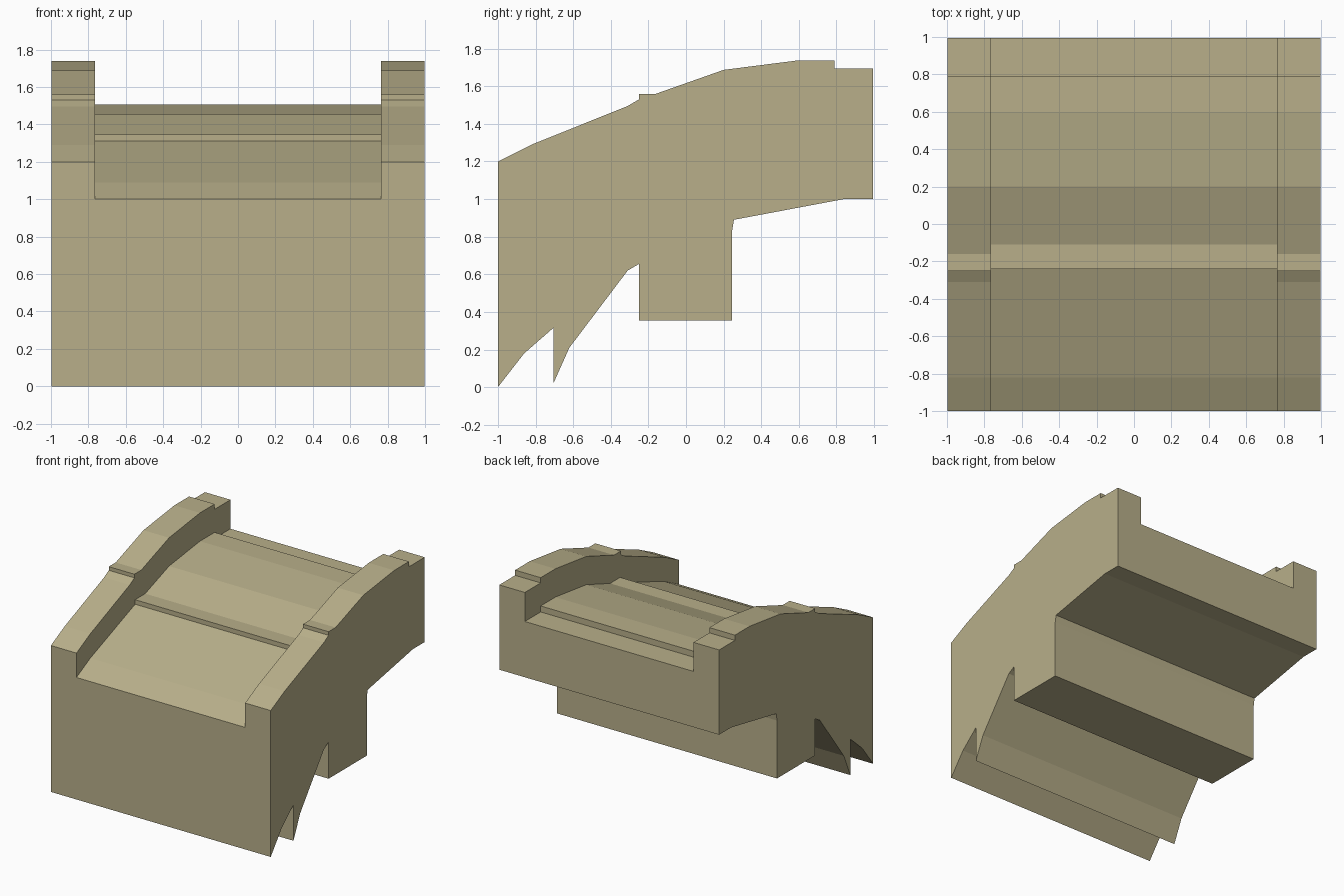
import bpy, bmesh

if "Cube" in bpy.data.objects:
    bpy.data.objects.remove(bpy.data.objects["Cube"])

tan = bpy.data.materials.new("tan plaster")
tan.diffuse_color = (0.48, 0.43, 0.255, 1)
tan.use_nodes = True
tan.node_tree.nodes["Principled BSDF"].inputs["Base Color"].default_value = tan.diffuse_color


def extrude_profile(name, points, half_width):
    """Extrude a (y, z) outline along x, centred on x = 0."""
    bm = bmesh.new()
    face = bm.faces.new([bm.verts.new((-half_width, y, z)) for y, z in points])
    geom = bmesh.ops.extrude_face_region(bm, geom=[face])["geom"]
    moved = [v for v in geom if isinstance(v, bmesh.types.BMVert)]
    bmesh.ops.translate(bm, verts=moved, vec=(2 * half_width, 0, 0))
    bmesh.ops.recalc_face_normals(bm, faces=bm.faces)
    mesh = bpy.data.meshes.new(name)
    bm.to_mesh(mesh)
    bm.free()
    mesh.materials.append(tan)
    obj = bpy.data.objects.new(name, mesh)
    bpy.context.collection.objects.link(obj)
    return obj


# Outer outline: rail tops with the small ridge and the rear step
rail_top = [(-1, 1.2), (-0.82, 1.29), (-0.31, 1.495), (-0.25, 1.53),
            (-0.25, 1.56), (-0.16, 1.56), (0.2, 1.687), (0.6, 1.738),
            (0.79, 1.738), (0.79, 1.695), (0.995, 1.695)]
# Underside: rear overhang, hanging block, curved fin, front lip
underside = [(0.995, 1.0), (0.84, 1.0), (0.255, 0.89), (0.245, 0.83),
             (0.245, 0.355), (-0.25, 0.355), (-0.25, 0.655), (-0.31, 0.62),
             (-0.62, 0.21), (-0.705, 0.02), (-0.705, 0.315),
             (-0.86, 0.18), (-1, 0)]
body = extrude_profile("body", rail_top + underside, 0.997)

# Sunken channel between the two rails
channel = [(-1.1, 0.95), (-0.82, 1.09), (-0.24, 1.31), (-0.24, 1.347),
           (-0.11, 1.347), (0.2, 1.455), (0.6, 1.506), (0.79, 1.506),
           (0.79, 1.457), (1.1, 1.457), (1.1, 2.0), (-1.1, 2.0)]
cutter = extrude_profile("channel_cutter", channel, 0.765)
cutter.hide_render = True
cutter.display_type = 'WIRE'

cut = body.modifiers.new("channel", 'BOOLEAN')
cut.operation = 'DIFFERENCE'
cut.solver = 'EXACT'
cut.object = cutter
